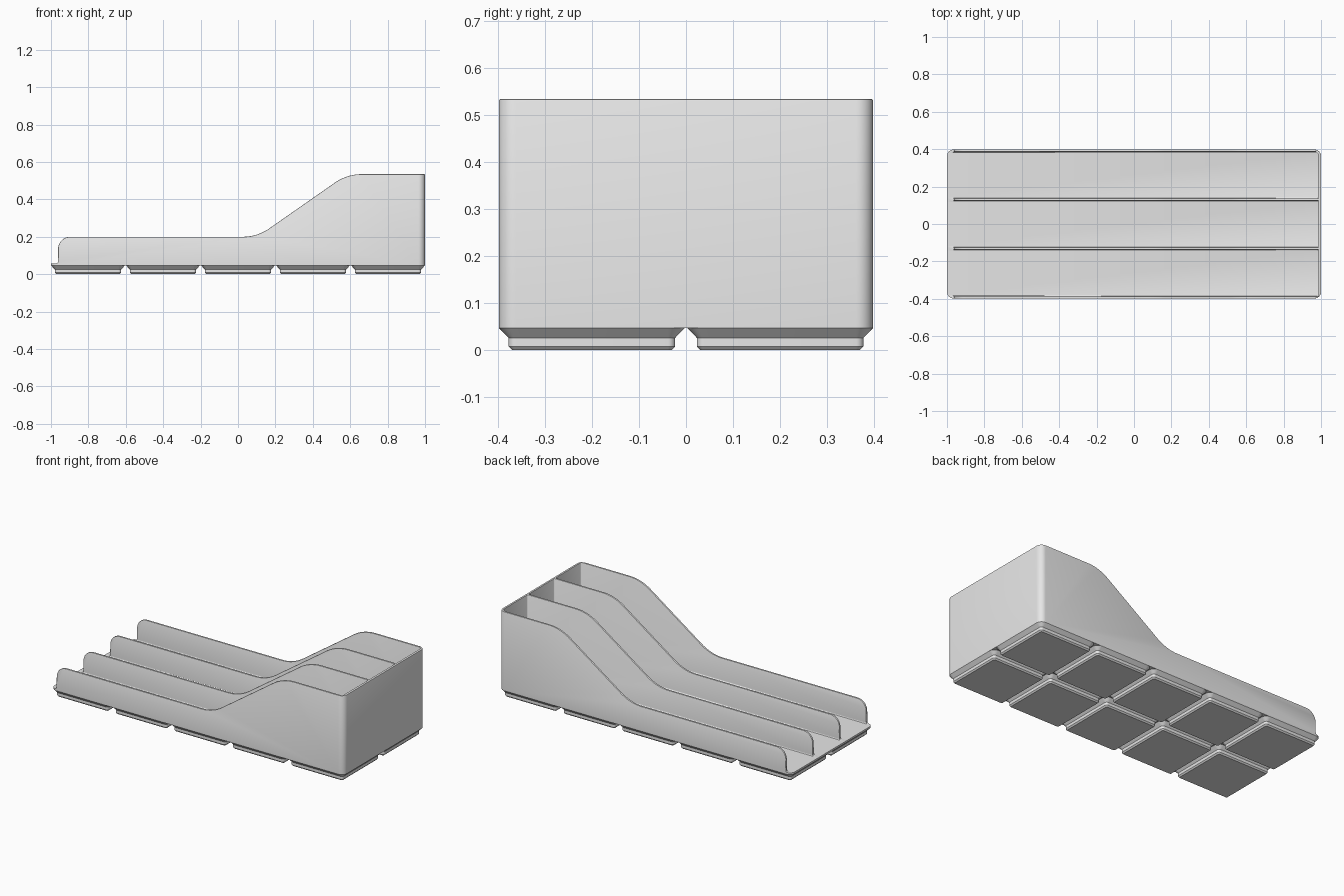
import bpy, bmesh, math
from mathutils import Vector

if "Cube" in bpy.data.objects:
    bpy.data.objects.remove(bpy.data.objects["Cube"], do_unlink=True)

grey = bpy.data.materials.new("plain_grey")
grey.use_nodes = True
grey.diffuse_color = (0.8, 0.8, 0.8, 1)
grey.node_tree.nodes["Principled BSDF"].inputs["Base Color"].default_value = (0.8, 0.8, 0.8, 1)


def rounded(corners, steps=8):
    """2D outline from (x, y, radius) corners, each rounded by an arc."""
    pts = []
    for i, (x, y, r) in enumerate(corners):
        p = Vector((x, y))
        if r == 0:
            pts.append(p)
            continue
        a = (Vector(corners[i - 1][:2]) - p).normalized()
        b = (Vector(corners[(i + 1) % len(corners)][:2]) - p).normalized()
        half = a.angle(b) / 2
        centre = p + (a + b).normalized() * r / math.sin(half)
        start = p + a * r / math.tan(half) - centre
        end = p + b * r / math.tan(half) - centre
        sweep = start.angle_signed(end)
        for k in range(steps + 1):
            t = -sweep * k / steps
            c, s = math.cos(t), math.sin(t)
            pts.append(centre + Vector((start.x * c - start.y * s, start.x * s + start.y * c)))
    return pts


def rect(hx, hy, r):
    return rounded([(-hx, -hy, r), (hx, -hy, r), (hx, hy, r), (-hx, hy, r)])


def loft(name, layers, place):
    """Solid skinned through (outline, level) layers."""
    bm = bmesh.new()
    rings = [[bm.verts.new(place(p.x, p.y, h)) for p in loop] for loop, h in layers]
    for low, high in zip(rings, rings[1:]):
        for i in range(len(low)):
            bm.faces.new((low[i - 1], low[i], high[i], high[i - 1]))
    bm.faces.new(rings[0])
    bm.faces.new(rings[-1])
    bmesh.ops.recalc_face_normals(bm, faces=bm.faces)
    return finish(name, bm)


def finish(name, bm):
    mesh = bpy.data.meshes.new(name)
    bm.to_mesh(mesh)
    bm.free()
    mesh.materials.append(grey)
    obj = bpy.data.objects.new(name, mesh)
    bpy.context.collection.objects.link(obj)
    return obj


def boolean(obj, cutter, operation):
    mod = obj.modifiers.new(operation, "BOOLEAN")
    mod.operation, mod.solver, mod.object = operation, "EXACT", cutter
    bpy.context.view_layer.objects.active = obj
    bpy.ops.object.modifier_apply(modifier=mod.name)
    bpy.data.objects.remove(cutter, do_unlink=True)


def smooth(obj):
    bpy.ops.object.select_all(action="DESELECT")
    obj.select_set(True)
    bpy.context.view_layer.objects.active = obj
    bpy.ops.object.shade_smooth_by_angle(angle=math.radians(30))


HX, HY, BASE, FLOOR, TOP = 1.0, 0.3985, 0.047, 0.058, 0.535
WALL, PITCH = 0.012, 0.401


def upright(x, y, h):
    return (x, y, h)


# Tray block
outline = rect(HX, HY, 0.036)
tray = loft("tray_body", [(outline, BASE), (outline, 0.6)], upright)

# Three long channels, open at the low end, with filleted floors
lane = (2 * HY - WALL) / 3
for i in (-1, 0, 1):
    x0, x1, hy = -1.2, HX - WALL, (lane - WALL) / 2
    bm = bmesh.new()
    bmesh.ops.create_cube(bm, size=1)
    for v in bm.verts:
        v.co = (x1 if v.co.x > 0 else x0, i * lane + math.copysign(hy, v.co.y),
                0.8 if v.co.z > 0 else FLOOR)
    bmesh.ops.bevel(bm, geom=bm.edges[:], offset=0.006, segments=3,
                    profile=0.5, affect="EDGES")
    boolean(tray, finish("channel_cutter", bm), "DIFFERENCE")

# Side silhouette: low front, ramp, tall end
side = rounded([(-1.2, 0, 0), (1.2, 0, 0), (1.2, TOP, 0), (0.583, TOP, 0.25),
                (0.103, 0.2, 0.25), (-0.962, 0.2, 0.065),
                (-0.962, FLOOR, 0.011), (-1.2, FLOOR, 0)], 10)
boolean(tray, loft("side_cutter", [(side, -0.6), (side, 0.6)],
                   lambda x, y, h: (x, h, y)), "INTERSECT")

# Soften the rims of the walls
bm = bmesh.new()
bm.from_mesh(tray.data)
bmesh.ops.remove_doubles(bm, verts=bm.verts, dist=0.00005)
rims = [e for e in bm.edges if len(e.link_faces) == 2 and e.is_convex
        and e.calc_face_angle() > math.radians(50)
        and (e.verts[0].co.z + e.verts[1].co.z) / 2 > 0.075]
bmesh.ops.bevel(bm, geom=rims, offset=0.0035, segments=2, profile=0.5,
                affect="EDGES", clamp_overlap=False)
bm.to_mesh(tray.data)
bm.free()
smooth(tray)

# Grid of stepped feet
foot = [(rect(0.170, 0.170, 0.008), 0), (rect(0.1775, 0.1775, 0.0155), 0.008),
        (rect(0.1775, 0.1775, 0.0155), 0.026), (rect(0.198, 0.198, 0.036), BASE)]
for col in range(5):
    for row in range(2):
        cx, cy = (col - 2) * PITCH, (row - 0.5) * PITCH
        smooth(loft(f"foot_{col + 1}_{row + 1}", foot,
                    lambda x, y, h: (x + cx, y + cy, h)))
